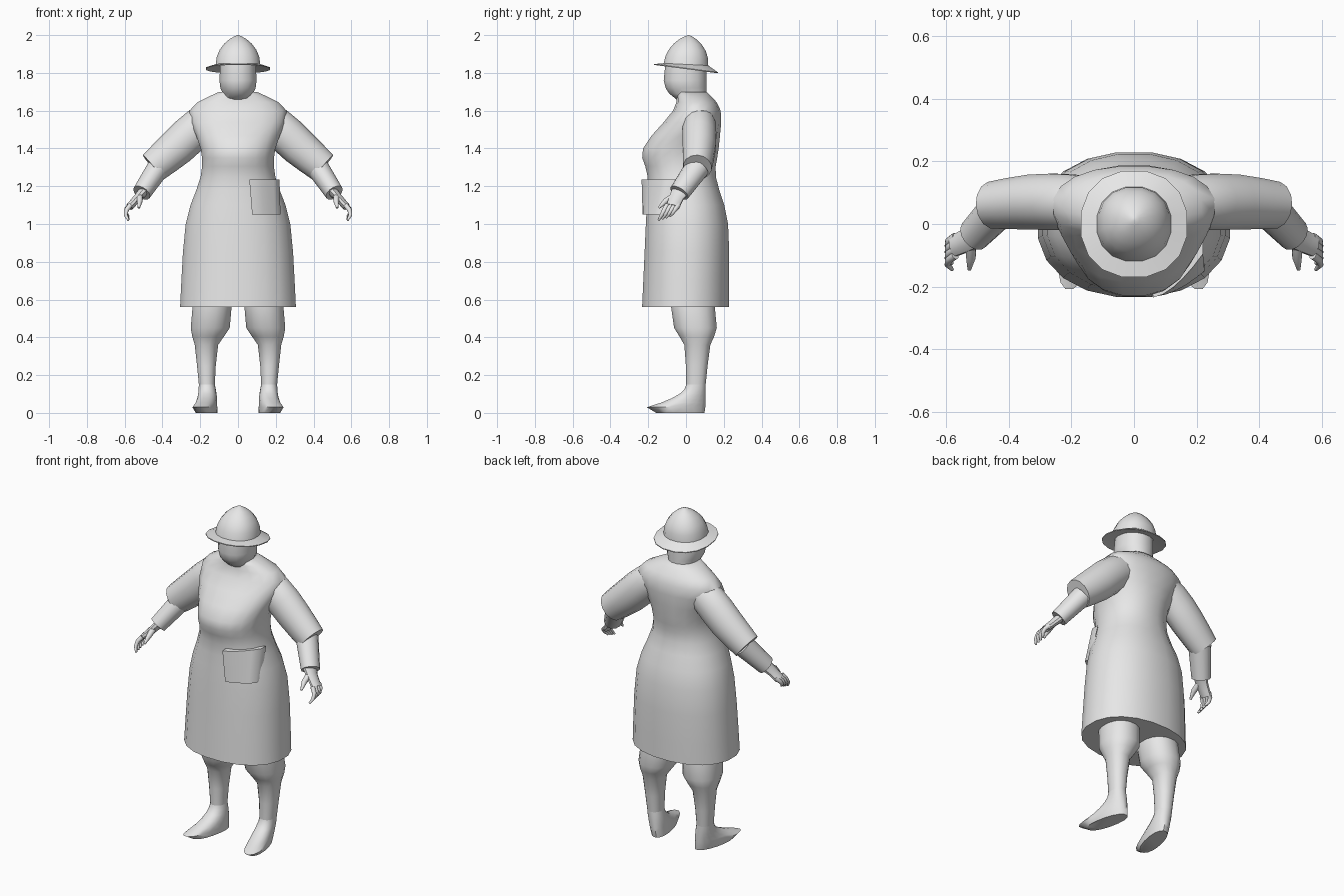
import bpy
import bmesh
import math
from mathutils import Vector

cube = bpy.data.objects.get("Cube")
if cube:
    bpy.data.objects.remove(cube, do_unlink=True)

colour = (0.8, 0.8, 0.8, 1)
grey = bpy.data.materials.new("plain_grey")
grey.use_nodes = True
grey.diffuse_color = colour
grey.node_tree.nodes["Principled BSDF"].inputs["Base Color"].default_value = colour


def smooth(keys, steps):
    """Pass a smooth curve through key tuples, with extra steps between them."""
    keys = [Vector(key) for key in keys]
    last = len(keys) - 1
    slopes = [(keys[min(i + 1, last)] - keys[max(i - 1, 0)]) / 2 for i in range(last + 1)]
    result = []
    for i in range(last):
        for step in range(steps):
            t = step / steps
            ease = t * t * (3 - 2 * t)
            result.append(keys[i].lerp(keys[i + 1], ease)
                          + slopes[i] * t * (1 - t) ** 2
                          - slopes[i + 1] * t * t * (1 - t))
    return result + [keys[last]]


def loft(name, rings, side=1):
    """Skin a list of equal-length point rings and cap both ends."""
    bm = bmesh.new()
    loops = [[bm.verts.new((x * side, y, z)) for x, y, z in ring] for ring in rings]
    count = len(loops[0])
    for lower, upper in zip(loops, loops[1:]):
        for i in range(count):
            j = (i + 1) % count
            bm.faces.new((lower[i], lower[j], upper[j], upper[i]))
    bm.faces.new(loops[0])
    bm.faces.new(loops[-1])
    bmesh.ops.recalc_face_normals(bm, faces=bm.faces)
    mesh = bpy.data.meshes.new(name)
    bm.to_mesh(mesh)
    bm.free()
    mesh.materials.append(grey)
    mesh.polygons.foreach_set("use_smooth", [True] * len(mesh.polygons))
    mesh.set_sharp_from_angle(angle=math.radians(45))
    obj = bpy.data.objects.new(name, mesh)
    bpy.context.collection.objects.link(obj)


def circle(count, power=2):
    """Unit circle, squarer for a higher power."""
    points = []
    for i in range(count):
        angle = math.tau * (i + 0.5) / count
        points.append([math.copysign(abs(v) ** (2 / power), v)
                       for v in (math.cos(angle), math.sin(angle))])
    return points


def level_ring(z, half_width, front, back, centre=0, splay=0, tilt=0, count=16):
    """Horizontal rounded ring between a front and a back y."""
    ring = []
    for c, s in circle(count, 2.2):
        y = (front + back) / 2 + (back - front) / 2 * s
        ring.append((centre + half_width * c - splay * y, y, z + tilt * y))
    return ring


def tube(name, path, side, depth=1, count=10):
    """Tube along (x, y, z, radius) points; depth scales it front to back."""
    points = [Vector(p[:3]) for p in path]
    last = len(points) - 1
    rings = []
    for i, point in enumerate(points):
        along = (points[min(i + 1, last)] - points[max(i - 1, 0)]).normalized()
        deep = Vector((0, 1, 0))
        deep = (deep - along * deep.dot(along)).normalized()
        wide = along.cross(deep)
        rings.append([point + path[i][3] * (deep * c * depth + wide * s)
                      for c, s in circle(count)])
    loft(name, rings, side)


# Long coat: height, half width, front, back from hem to collar
coat = [
    (0.56, 0.31, -0.235, 0.23),
    (1, 0.28, -0.215, 0.225),
    (1.25, 0.2, -0.205, 0.16),
    (1.4, 0.2, -0.23, 0.175),
    (1.6, 0.26, -0.07, 0.185),
    (1.7, 0.1, -0.05, 0.11),
]
loft("coat", [level_ring(*key, count=20) for key in smooth(coat, 3)])

# Coat pocket, bent around the left front
pocket = []
for step in range(6):
    t = step / 5
    bend = t ** 1.6
    top = Vector((0.06 + 0.16 * t, 0.14 * bend - 0.235, 1.235))
    bottom = Vector((0.075 + 0.15 * t, 0.08 * bend - 0.23, 1.05))
    inward = Vector((0, 0.05, 0))
    pocket.append((top, top + inward, bottom + inward, bottom))
loft("pocket", pocket)

# Head from throat to crown, with a pointed chin and nose
head = [(1.65, 0.08, -0.04), (1.69, 0.08, -0.09), (1.72, 0.095, -0.11),
        (1.76, 0.1, -0.12), (1.86, 0.095, -0.11)]
loft("head", [level_ring(*key, 0.11) for key in head])

# Hat: a thin brim dipping at the back, under a domed crown
hat = [level_ring(z, r, -r, r, tilt=-0.13)
       for z, r in ((1.835, 0.1), (1.82, 0.172), (1.825, 0.172))]
for step in range(7):
    rise = math.pi / 2 * step / 6
    r = max(0.12 * math.cos(rise) ** 1.4, 0.005)
    shift = 0.015 * math.sin(rise)
    hat.append(level_ring(1.845 + 0.155 * math.sin(rise), r, shift - r, shift + r,
                          tilt=-0.05))
loft("hat", hat)

# Leg from ankle to thigh: height, half width, front, back, centre
leg = [
    (0.15, 0.043, 0, 0.105, 0.165),
    (0.36, 0.063, -0.01, 0.13, 0.167),
    (0.45, 0.105, -0.065, 0.165, 0.147),
    (0.66, 0.1, -0.09, 0.14, 0.13),
]
# Foot: a sole, then an instep that sweeps back to the ankle
foot = [level_ring(0, 0.05, -0.16, 0.1, 0.16, 0.2)]
for step in range(6):
    t = step / 5
    foot.append(level_ring(0.03 + 0.12 * t, 0.056 - 0.013 * t, -0.21 * (1 - t) ** 2,
                           0.105, 0.165, 0.2 * (1 - t)))

upper_sleeve = [(0.1, 0.07, 1.57, 0.08), (0.2, 0.07, 1.52, 0.1),
                (0.32, 0.07, 1.41, 0.1), (0.45, 0.06, 1.3, 0.085)]
lower_sleeve = [(0.42, 0.06, 1.3, 0.06), (0.51, -0.035, 1.165, 0.05)]
palm = [(0.495, -0.025, 1.18, 0.028), (0.53, -0.05, 1.14, 0.022),
        (0.575, -0.07, 1.09, 0.02)]
thumb = [(0.52, -0.06, 1.15, 0.018), (0.52, -0.11, 1.12, 0.015),
         (0.525, -0.145, 1.085, 0.006)]

for side, label in ((1, "left"), (-1, "right")):
    loft(label + "_foot", foot, side)
    loft(label + "_leg", [level_ring(*key) for key in smooth(leg, 2)], side)
    tube(label + "_upper_sleeve", smooth(upper_sleeve, 2), side, 0.9, 14)
    tube(label + "_lower_sleeve", lower_sleeve, side, 1.1, 14)
    tube(label + "_palm", smooth(palm, 2), side, 1.8)
    tube(label + "_thumb", thumb, side)

    # Four fingers fanned front to back, each curling inward
    for finger in range(4):
        offset = 0.02 * finger
        path = []
        for joint in range(4):
            t = joint / 3
            path.append((0.57 + 0.08 * t * (1 - t) + 0.01 * t,
                         offset - 0.1 - 0.045 * t,
                         1.1 - (0.08 - offset / 3) * t,
                         0.013 - 0.007 * t * t))
        tube(f"{label}_finger_{finger + 1}", path, side)
